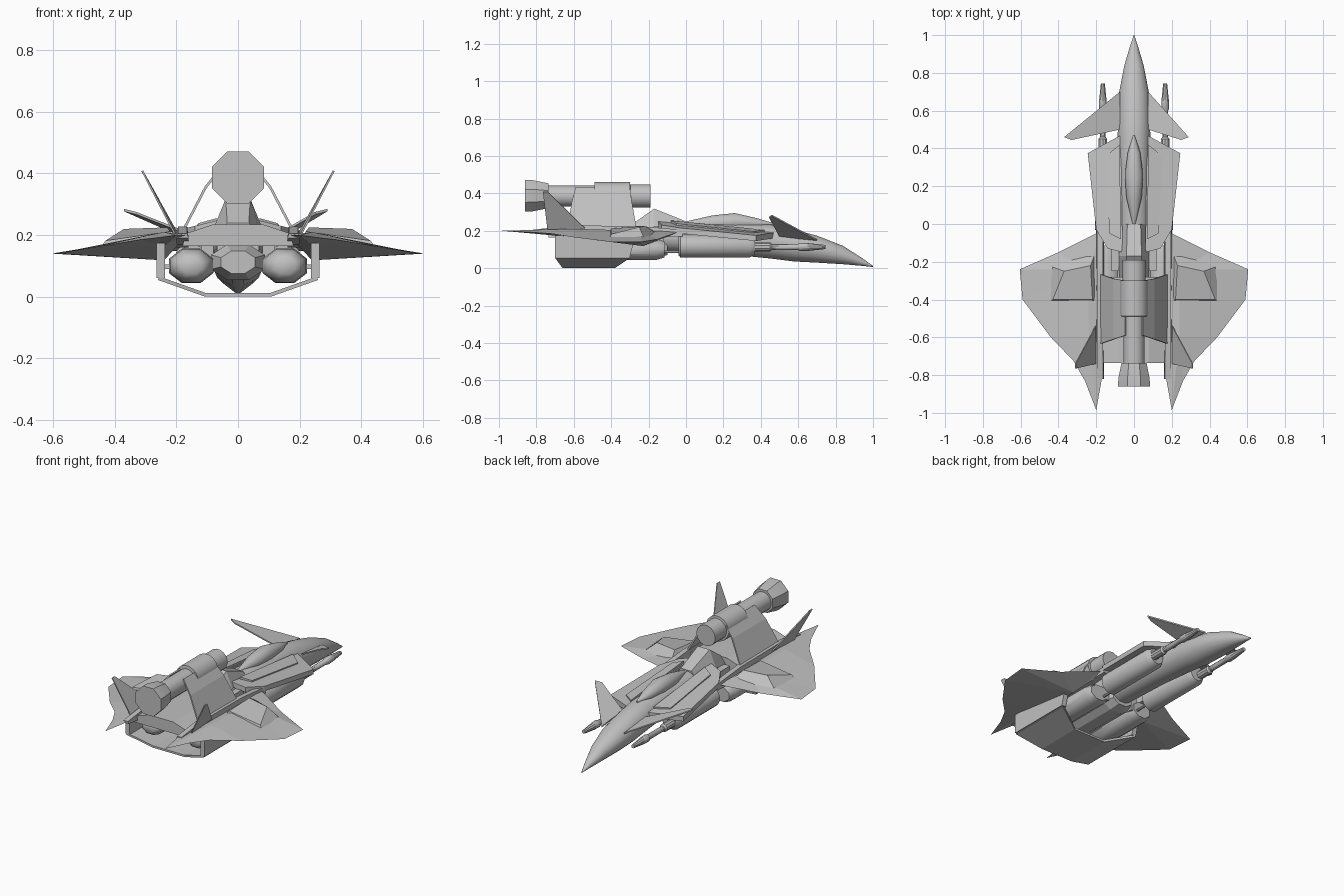
import bpy, bmesh, math
from mathutils import Vector

cube = bpy.data.objects.get("Cube")
if cube:
    bpy.data.objects.remove(cube)

grey = bpy.data.materials.new("hull_grey")
grey.use_nodes = True
GREY = (0.53, 0.53, 0.53, 1)
grey.diffuse_color = GREY
grey.node_tree.nodes["Principled BSDF"].inputs["Base Color"].default_value = GREY
SIDES = (("left", 1), ("right", -1))


def make(name, verts, faces, smooth=None):
    """Mesh object with outward normals and optional smooth shading."""
    bm = bmesh.new()
    vs = [bm.verts.new(v) for v in verts]
    for f in faces:
        bm.faces.new([vs[i] for i in f])
    bmesh.ops.recalc_face_normals(bm, faces=bm.faces)
    mesh = bpy.data.meshes.new(name)
    bm.to_mesh(mesh)
    bm.free()
    mesh.materials.append(grey)
    ob = bpy.data.objects.new(name, mesh)
    bpy.context.collection.objects.link(ob)
    if smooth:
        bpy.ops.object.select_all(action='DESELECT')
        ob.select_set(True)
        bpy.context.view_layer.objects.active = ob
        bpy.ops.object.shade_smooth_by_angle(angle=math.radians(smooth))
    return ob


def loft(name, rings, smooth=None):
    """Skin a list of equal rings and cap both ends."""
    n = len(rings[0])
    faces = [(k * n + i, k * n + (i + 1) % n, (k + 1) * n + (i + 1) % n, (k + 1) * n + i)
             for k in range(len(rings) - 1) for i in range(n)]
    last = (len(rings) - 1) * n
    faces += [tuple(range(n)), tuple(range(last, last + n))]
    return make(name, [p for r in rings for p in r], faces, smooth)


def ring(x, y, z, rx, rz, sides):
    turn = math.pi / sides
    return [(x + rx * math.cos(turn * (2 * i + 1)), y, z + rz * math.sin(turn * (2 * i + 1)))
            for i in range(sides)]


def body(name, sections, x=0, sides=16, smooth=40):
    """Elliptical hull from (y, half width, bottom, top)."""
    return loft(name, [ring(x, y, (b + t) / 2, w, (t - b) / 2, sides)
                       for y, w, b, t in sections], smooth)


def tube(name, x, z, steps, sides=16, flat=1, smooth=35):
    """Turned part along y from (y, radius)."""
    return loft(name, [ring(x, y, z, r, r * flat, sides) for y, r in steps], smooth)


def slab(name, outline, thick, offset=(0, 0, -1)):
    """Plate from one outline pushed along an offset direction."""
    d = Vector(offset).normalized() * thick
    return loft(name, [[Vector(p) for p in outline], [Vector(p) + d for p in outline]])


def flip(points, s):
    return [(s * x, y, z) for x, y, z in points]


def sheet(name, rows, thick):
    """Thin bent panel from rows of points."""
    n = len(rows[0])
    faces = [(k * n + i, k * n + i + 1, (k + 1) * n + i + 1, (k + 1) * n + i)
             for k in range(len(rows) - 1) for i in range(n - 1)]
    ob = make(name, [p for r in rows for p in r], faces)
    mod = ob.modifiers.new("thickness", 'SOLIDIFY')
    mod.thickness = thick
    mod.offset = 0
    return ob


# Fuselage with pointed nose
body("fuselage", [(1.0, .002, .006, .012), (.94, .022, .012, .055), (.84, .052, .02, .12),
                  (.7, .08, .028, .175), (.58, .087, .034, .208), (.45, .088, .05, .235),
                  (.2, .085, .075, .245), (-.05, .082, .085, .245), (-.28, .07, .1, .235)])
body("canopy", [(.47, .004, .228, .24), (.38, .034, .21, .268), (.26, .05, .2, .296),
                (.14, .042, .2, .283), (0, .008, .23, .25)], sides=12)

# Spine intake rising behind the canopy
loft("spine", [[(-.035, .0, .25), (.035, .0, .25), (.06, .0, .22), (-.06, .0, .22)],
               [(-.04, -.17, .318), (.04, -.17, .318), (.08, -.17, .22), (-.08, -.17, .22)],
               [(-.035, -.28, .24), (.035, -.28, .24), (.08, -.28, .18), (-.08, -.28, .18)]])

# Canards, raised and of unequal span
for side, s, tip, rise in (("left", 1, .29, .285), ("right", -1, .37, .285)):
    slab(side + "_canard", flip([(.075, .7, .155), (tip, .46, rise), (tip - .04, .445, rise - .01),
                                 (.075, .5, .175)], s), .008)

for side, s in SIDES:
    # Shoulder plates
    slab(side + "_shoulder", flip([(.07, .47, .19), (.245, .375, .175), (.2, -.03, .215),
                                   (.14, -.13, .23), (.06, -.15, .25)], s), .03)
    slab(side + "_shoulder_ridge", flip([(.075, .42, .205), (.15, .36, .196), (.13, -.05, .238),
                                         (.07, -.08, .255)], s), .025)
    # Forward pods and guns
    tube(side + "_pod", s * .145, .118, [(-.04, .05), (-.03, .062), (.34, .062), (.37, .045)])
    tube(side + "_gun", s * .165, .113, [(.35, .024), (.45, .024), (.46, .016), (.6, .016),
                                         (.61, .022), (.66, .02), (.745, .011)], 10)
    tube(side + "_strut", s * .12, .088, [(-.14, .008), (-.02, .008)], 8)
    slab(side + "_hinge", flip([(.08, -.12, .21), (.12, -.12, .21), (.12, -.25, .21),
                                (.08, -.25, .21)], s), .13)

    # Lower engines with rounded rear ends
    tube(side + "_engine", s * .152, .1,
         [(-.64, .035), (-.625, .058), (-.58, .074), (-.5, .078), (-.16, .078), (-.115, .06)],
         8, .78, 50)
    slab(side + "_cage_rod", flip([(.2, -.45, .105), (.25, -.45, .105), (.25, -.5, .105),
                                   (.2, -.5, .105)], s), .015)

    # Lens-shaped wing: rim joined to a crown above and a keel below
    rim = flip([(.17, -.03, .195), (.2, -.05, .19), (.4, -.15, .155), (.605, -.24, .14),
                (.59, -.4, .14), (.44, -.6, .165), (.32, -.725, .185), (.26, -.83, .192),
                (.2, -.985, .2), (.165, -.79, .2), (.17, -.4, .195)], s)
    n = len(rim)
    hubs = flip([(.24, -.24, .2), (.24, -.6, .21), (.24, -.23, .118), (.24, -.6, .165)], s)
    near = [0 if p[1] > -.45 else 1 for p in rim]
    faces = []
    for base in (n, n + 2):
        for i in range(n):
            j = (i + 1) % n
            a, b = base + near[i], base + near[j]
            faces.append((i, j, b) if a == b else (i, j, b, a))
    make(side + "_wing", rim + hubs, faces)
    # Raised wing blister
    loft(side + "_blister", [flip([(.2, -.14, .18), (.45, -.22, .15), (.45, -.41, .155),
                                   (.2, -.41, .185)], s),
                             flip([(.23, -.22, .225), (.37, -.25, .22), (.43, -.4, .182),
                                   (.22, -.4, .212)], s)])

    # Boom along the wing root
    loft(side + "_boom", [flip([(.16, y, lo), (.2, y, lo), (.195, y, hi), (.165, y, hi)], s)
                          for y, lo, hi in ((-.02, .17, .205), (-.25, .16, .225),
                                            (-.62, .17, .228), (-.82, .19, .205))])
    # Outward-leaning tail fin
    slab(side + "_tail_fin", flip([(.2, -.54, .215), (.308, -.74, .41), (.308, -.765, .41),
                                   (.2, -.74, .2)], s), .006, (s, 0, -.5))
    # Bent pylon panel carrying the upper engine
    sheet(side + "_pylon", [flip([(.045, -.59, .43), (.045, -.3, .43)], s),
                            flip([(.105, -.61, .355), (.105, -.29, .355)], s),
                            flip([(.178, -.635, .215), (.178, -.265, .215)], s)], .008)
    # Upright edge of the cage
    slab(side + "_cage_edge", flip([(.237, -.7, .175), (.237, -.27, .175), (.237, -.3, .06),
                                    (.237, -.7, .06)], s), .028, (s, 0, 0))

# Lower cage plate wrapping beneath the engines
sheet("cage_plate", [[(x, back, z), (x, front, z)] for x, z, back, front in
                     ((-.258, .06, -.7, -.3), (-.105, .006, -.66, -.38),
                      (.105, .006, -.66, -.38), (.258, .06, -.7, -.3))], .012)

# Centre block and rear deck
loft("centre_block", [ring(0, y, .112, r, r * .65, 8) for y, r in
                      ((-.56, .06), (-.5, .095), (-.16, .095), (-.1, .07))])
loft("rear_deck", [[(-.18, y, .165), (.18, y, .165), (.17, y, .205), (.08, y, .235),
                    (-.08, y, .235), (-.17, y, .205)] for y in (-.735, -.28)])

# Upper engine with flared eight-sided nozzle
tube("upper_engine", 0, .385, [(-.74, .057), (-.49, .057), (-.488, .076), (-.3, .076),
                               (-.298, .063), (-.19, .063)], 16)
tube("upper_engine_nozzle", 0, .387, [(-.86, .091), (-.82, .09), (-.735, .072)], 8, 1, 20)
